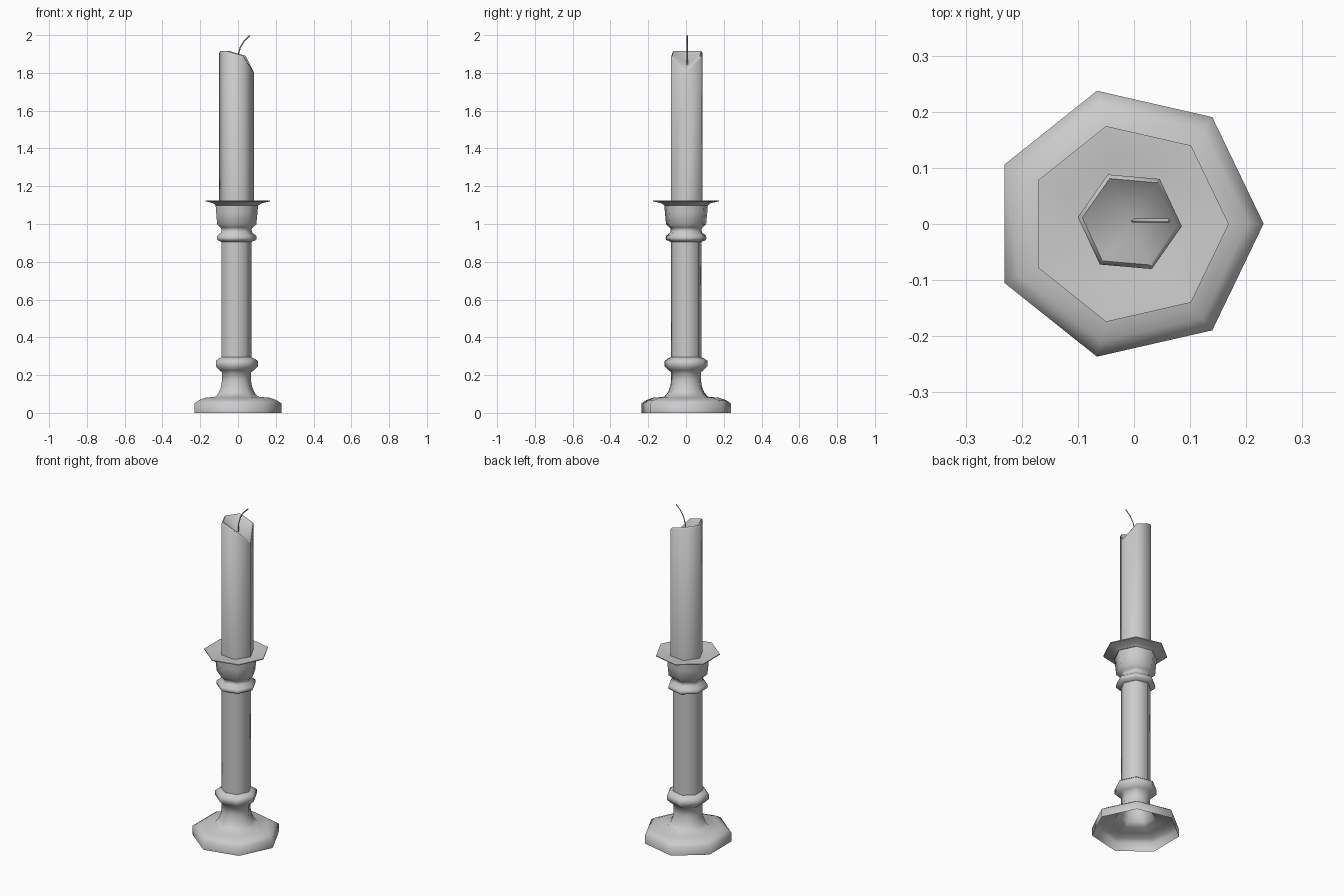
import bpy, bmesh
from math import cos, sin, pi, radians

if "Cube" in bpy.data.objects:
    bpy.data.objects.remove(bpy.data.objects["Cube"])


def finish(bm, name, angle=55):
    bmesh.ops.recalc_face_normals(bm, faces=bm.faces)
    me = bpy.data.meshes.new(name)
    bm.to_mesh(me)
    bm.free()
    ob = bpy.data.objects.new(name, me)
    bpy.context.collection.objects.link(ob)
    bpy.ops.object.select_all(action='DESELECT')
    ob.select_set(True)
    bpy.context.view_layer.objects.active = ob
    bpy.ops.object.shade_smooth_by_angle(angle=radians(angle))
    return ob


def ring(bm, n, r, zs, cx, cy, rot=0.0):
    return [bm.verts.new((cx + r * cos(rot + 2 * pi * i / n),
                          cy + r * sin(rot + 2 * pi * i / n), zs[i])) for i in range(n)]


def bridge(bm, a, b):
    n = len(a)
    for i in range(n):
        j = (i + 1) % n
        bm.faces.new((a[i], a[j], b[j], b[i]))


def lathe(name, profile, n, cx, cy, cap_end=False):
    bm = bmesh.new()
    rings = [ring(bm, n, r, [z] * n, cx, cy) for r, z in profile]
    for a, b in zip(rings, rings[1:]):
        bridge(bm, a, b)
    if cap_end:
        bm.faces.new(rings[-1])
    return finish(bm, name)


# Seven-sided turned holder, hollow underneath
holder = [(.243, 0), (.243, .05), (.215, .068), (.18, .08), (.117, .086),
          (.098, .11), (.086, .14), (.081, .17), (.081, .215),
          (.095, .225), (.117, .247), (.117, .275), (.098, .288), (.083, .295),
          (.083, .905), (.108, .915), (.111, .925), (.108, .938), (.086, .955),
          (.084, .972), (.09, .982), (.109, .998), (.115, 1.06), (.118, 1.098)]
lathe("candle_holder", holder, 7, -.012, .0005)

# Thin drip pan closing the cup
pan = [(.118, 1.098), (.135, 1.11), (.179, 1.12), (.179, 1.125), (.174, 1.125),
       (.12, 1.115)]
lathe("drip_pan", pan, 7, -.01, 0, cap_end=True)

# Six-sided candle with a melted, slanted and dished top
bm = bmesh.new()
cx, cy, rot = -.0075, .004, radians(-5)
top = [1.80, 1.88, 1.905, 1.905, 1.905, 1.88]
low = ring(bm, 6, .093, [1.112] * 6, cx, cy, rot)
rim = ring(bm, 6, .093, top, cx, cy, rot)
lip = ring(bm, 6, .085, [z + .01 for z in top], cx, cy, rot)
bm.faces.new(low)
bridge(bm, low, rim)
bridge(bm, rim, lip)
mid = bm.verts.new((0, .006, 1.842))
for i in range(6):
    bm.faces.new((lip[i], lip[(i + 1) % 6], mid))
finish(bm, "candle", 62)

# Curved wick
cu = bpy.data.curves.new("wick", 'CURVE')
cu.dimensions = '3D'
cu.bevel_depth = .0035
cu.bevel_resolution = 0
cu.use_fill_caps = True
path = [(-.002, 1.835), (-.001, 1.89), (.012, 1.935), (.033, 1.97), (.063, 1.998)]
sp = cu.splines.new('POLY')
sp.points.add(len(path) - 1)
for p, (x, z) in zip(sp.points, path):
    p.co = (x, .006, z, 1)
bpy.context.collection.objects.link(bpy.data.objects.new("wick", cu))
